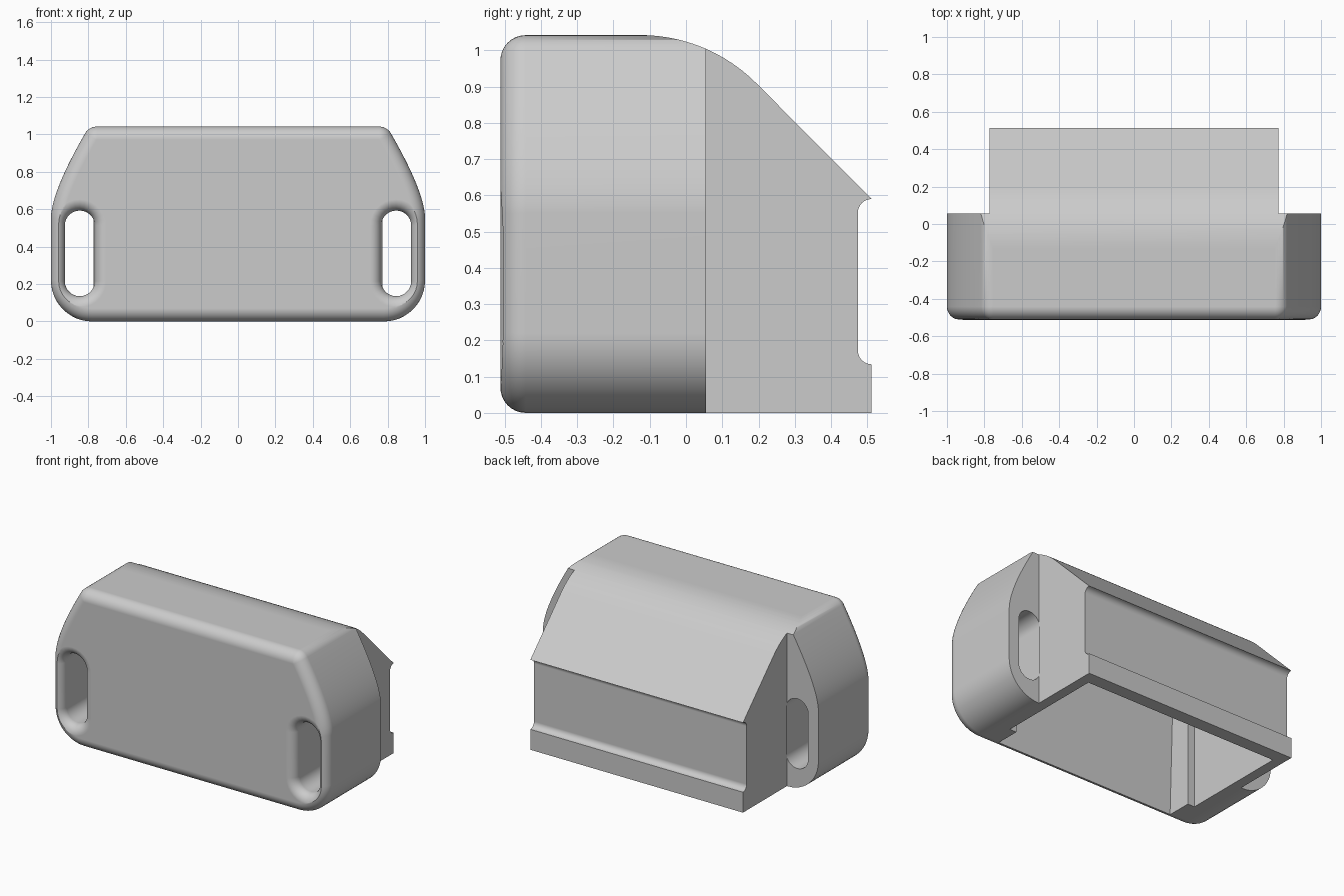
import bpy, bmesh, math
from mathutils import Vector

cube = bpy.data.objects.get("Cube")
if cube:
    bpy.data.objects.remove(cube, do_unlink=True)

grey = bpy.data.materials.new("plain_grey")
grey.use_nodes = True
COLOUR = (0.6, 0.6, 0.6, 1)
grey.diffuse_color = COLOUR
grey.node_tree.nodes["Principled BSDF"].inputs["Base Color"].default_value = COLOUR


def arc(cx, cy, r, start, end, steps):
    """Points on a circle arc, angles in degrees."""
    angles = [math.radians(start + (end - start) * i / steps) for i in range(steps + 1)]
    return [(cx + r * math.cos(a), cy + r * math.sin(a)) for a in angles]


def bend(start, control, end, steps):
    """Points on a quadratic curve."""
    a, b, c = Vector(start), Vector(control), Vector(end)
    ts = [i / steps for i in range(steps + 1)]
    return [tuple(a * (1 - t) ** 2 + b * 2 * t * (1 - t) + c * t * t) for t in ts]


def loft(name, rings):
    """Closed solid through rings of equal length."""
    bm = bmesh.new()
    loops = [[bm.verts.new(p) for p in ring] for ring in rings]
    n = len(loops[0])
    for a, b in zip(loops, loops[1:]):
        for i in range(n):
            bm.faces.new((a[i], a[(i + 1) % n], b[(i + 1) % n], b[i]))
    bm.faces.new(loops[0])
    bm.faces.new(loops[-1])
    bmesh.ops.recalc_face_normals(bm, faces=bm.faces)
    mesh = bpy.data.meshes.new(name)
    bm.to_mesh(mesh)
    bm.free()
    mesh.materials.append(grey)
    obj = bpy.data.objects.new(name, mesh)
    bpy.context.collection.objects.link(obj)
    return obj


def side_prism(name, profile, half_width):
    """Side profile (y, z) extruded across x."""
    return loft(name, [[(x, y, z) for y, z in profile] for x in (-half_width, half_width)])


def inset(points, d):
    """Move a counter-clockwise outline inwards by d with mitred corners."""
    result = []
    for i, p in enumerate(points):
        p = Vector(p)
        e1 = (p - Vector(points[i - 1])).normalized()
        e2 = (Vector(points[(i + 1) % len(points)]) - p).normalized()
        n1, n2 = Vector((-e1.y, e1.x)), Vector((-e2.y, e2.x))
        result.append(p + (n1 + n2) * d / (1 + n1.dot(n2)))
    return result


def activate(obj):
    bpy.ops.object.select_all(action="DESELECT")
    obj.select_set(True)
    bpy.context.view_layer.objects.active = obj


def cut(obj, cutter):
    activate(obj)
    mod = obj.modifiers.new("cut", "BOOLEAN")
    mod.operation = "DIFFERENCE"
    mod.solver = "EXACT"
    mod.object = cutter
    bpy.ops.object.modifier_apply(modifier=mod.name)


FRONT, SEAM, BACK = -0.512, 0.055, 0.512
ARC_Y, ARC_Z, ARC_R = -0.126, 0.59, 0.452
seam_angle = math.degrees(math.acos((SEAM - ARC_Y) / ARC_R))

# Front body: outline with straight-leaning shoulders and a rounded front rim
corner = arc(0.755, 0.97, 0.072, 31, 90, 5)
half = (
    arc(0.78, 0.22, 0.22, -90, 0, 12)
    + bend((1, 0.55), (1, 0.69), corner[0], 12)
    + corner[1:]
)
outline = half + [(-x, z) for x, z in reversed(half)]
rim = 0.07
rings = []
for i in range(9):
    a = math.radians(90 * i / 8)
    y = FRONT + rim * (1 - math.sin(a))
    rings.append([(p[0], y, p[1]) for p in inset(outline, rim * (1 - math.cos(a)))])
rings = rings[::-1] + [[(x, SEAM, z) for x, z in outline]]
front_body = loft("front_body", rings)

# Rear block: rounded slope on top and a groove along the back
rear_profile = (
    [(SEAM, 0), (BACK, 0)]
    + arc(BACK, 0.172, 0.038, -90, -180, 6)
    + arc(BACK, 0.552, 0.038, 180, 90, 6)
    + arc(ARC_Y, ARC_Z, ARC_R, 45, seam_angle, 6)
)
rear_block = side_prism("rear_block", rear_profile, 0.772)

cutters = []

# Slope continued over the top of the front body
slope = (
    arc(ARC_Y, ARC_Z, ARC_R, 90, seam_angle, 10)
    + arc(ARC_Y, ARC_Z, ARC_R, seam_angle, 45, 6)[1:]
    + [(0.3, 1.2), (ARC_Y, 1.2)]
)
cutters.append(side_prism("slope_cutter", slope, 1.2))
cut(front_body, cutters[-1])

# Strap slots with flared front rims
flare = 0.06
for side in (-1, 1):
    def slot(y, d):
        r = 0.08 + d
        pts = arc(0.846, 0.513, r, 0, 180, 14) + arc(0.846, 0.215, r, 180, 360, 14)
        return [(side * x, y, z) for x, z in pts]
    rings = [slot(FRONT - 0.03, flare)]
    for i in range(8, -1, -1):
        a = math.radians(90 * i / 8)
        rings.append(slot(FRONT + flare * (1 - math.sin(a)), flare * (1 - math.cos(a))))
    rings.append(slot(0.2, 0))
    cutters.append(loft("slot_cutter", rings))
    cut(front_body, cutters[-1])

# Hollow inside, open at the bottom, narrower between the slot rims
hollow = (
    [(-0.29, -0.1), (0.425, -0.1), (0.425, 0.59)]
    + arc(ARC_Y, ARC_Z, 0.39, 45, 90, 10)
    + [(-0.29, 0.98)]
)
cutters.append(side_prism("hollow_cutter", hollow, 0.705))
cut(front_body, cutters[-1])
cut(rear_block, cutters[-1])
narrow = [(-0.455, -0.1), (-0.25, -0.1), (-0.25, 0.975), (-0.42, 0.975)]
cutters.append(side_prism("narrow_cutter", narrow, 0.655))
cut(front_body, cutters[-1])

for cutter in cutters:
    bpy.data.objects.remove(cutter, do_unlink=True)

# Smooth the curved surfaces, keep flat faces flat
for obj in (front_body, rear_block):
    activate(obj)
    bpy.ops.object.shade_smooth_by_angle(angle=math.radians(32))
    mod = obj.modifiers.new("flat_faces", "WEIGHTED_NORMAL")
    mod.keep_sharp = True
